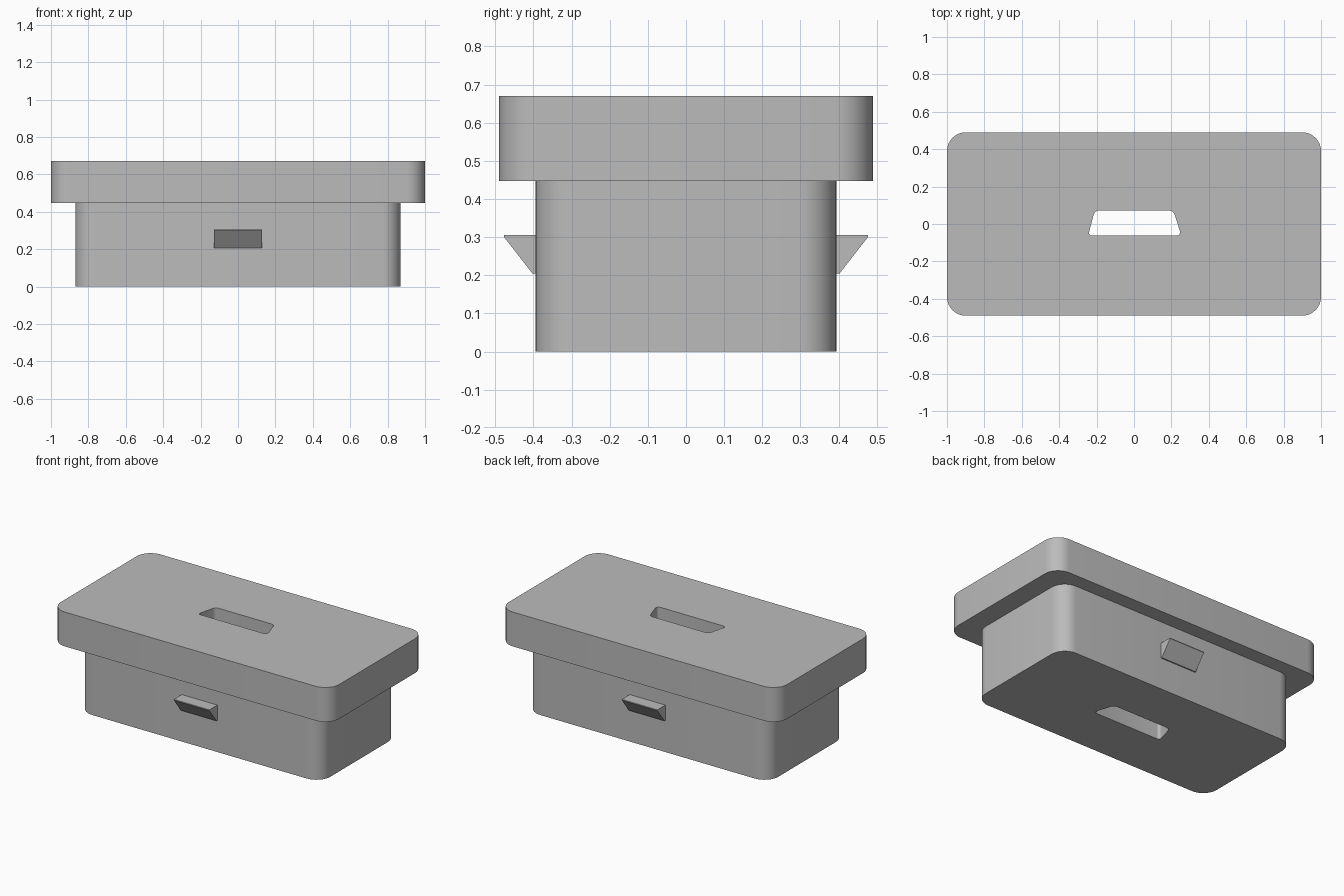
import bpy, bmesh, math

if "Cube" in bpy.data.objects:
    bpy.data.objects.remove(bpy.data.objects["Cube"])

grey = bpy.data.materials.new("plain grey")
grey.diffuse_color = (0.5, 0.5, 0.5, 1)
grey.use_nodes = True
grey.node_tree.nodes["Principled BSDF"].inputs["Base Color"].default_value = grey.diffuse_color


def rounded(points, radii, steps=8):
    """Round every corner of a convex counter-clockwise polygon."""
    from mathutils import Vector
    pts = [Vector(p) for p in points]
    out = []
    for i, p in enumerate(pts):
        a = (pts[i - 1] - p).normalized()
        b = (pts[(i + 1) % len(pts)] - p).normalized()
        half = a.angle(b) / 2
        r = radii[i]
        centre = p + (a + b).normalized() * (r / math.sin(half))
        start = p + a * (r / math.tan(half)) - centre
        sweep = math.pi - 2 * half
        a0 = math.atan2(start.y, start.x)
        out += [(centre.x + r * math.cos(a0 + sweep * k / steps),
                 centre.y + r * math.sin(a0 + sweep * k / steps))
                for k in range(steps + 1)]
    return out


def prism(name, outline, low, high, place):
    """Extrude a 2D outline; place maps (u, v, w) to a point."""
    bm = bmesh.new()
    a = [bm.verts.new(place(u, v, low)) for u, v in outline]
    b = [bm.verts.new(place(u, v, high)) for u, v in outline]
    n = len(outline)
    bm.faces.new(a)
    bm.faces.new(b)
    for i in range(n):
        j = (i + 1) % n
        bm.faces.new((a[i], a[j], b[j], b[i]))
    bmesh.ops.recalc_face_normals(bm, faces=bm.faces)
    mesh = bpy.data.meshes.new(name)
    bm.to_mesh(mesh)
    bm.free()
    mesh.materials.append(grey)
    obj = bpy.data.objects.new(name, mesh)
    bpy.context.collection.objects.link(obj)
    return obj


def upright(u, v, w):
    return (u, v, w)


def box_outline(x, y, r):
    return rounded([(-x, -y), (x, -y), (x, y), (-x, y)], [r] * 4)


def combine(target, tool, operation):
    """Apply a boolean and remove the tool."""
    mod = target.modifiers.new(operation.lower(), 'BOOLEAN')
    mod.operation = operation
    mod.object = tool
    mod.solver = 'EXACT'
    bpy.context.view_layer.objects.active = target
    bpy.ops.object.modifier_apply(modifier=mod.name)
    bpy.data.objects.remove(tool)


# Wide flange on top of the narrower body
housing = prism("housing", box_outline(1.0, 0.49, 0.1), 0.447, 0.67, upright)
body = prism("body", box_outline(0.87, 0.395, 0.1), 0, 0.5, upright)
combine(housing, body, 'UNION')

# Connector slot through the full height, narrower at the back
slot = rounded([(-0.245, -0.062), (0.245, -0.062), (0.245, -0.035),
                (0.21, 0.072), (-0.21, 0.072)],
               [0.015, 0.015, 0.01, 0.03, 0.03], 5)
slot_cutter = prism("slot_cutter", slot, -0.1, 0.8, upright)
combine(housing, slot_cutter, 'DIFFERENCE')

# Wedge snap clips on the front and back
clip_profile = [(0.394, 0.205), (0.403, 0.205), (0.477, 0.3),
                (0.477, 0.305), (0.394, 0.305)]
for name, side in (("front_clip", -1), ("back_clip", 1)):
    prism(name, clip_profile, -0.128, 0.128,
          lambda u, v, w, s=side: (w, s * u, v))

# Smooth the rounded corners, keep the edges sharp
for obj in bpy.context.collection.objects:
    obj.select_set(True)
bpy.context.view_layer.objects.active = housing
bpy.ops.object.shade_smooth_by_angle(angle=math.radians(30))
